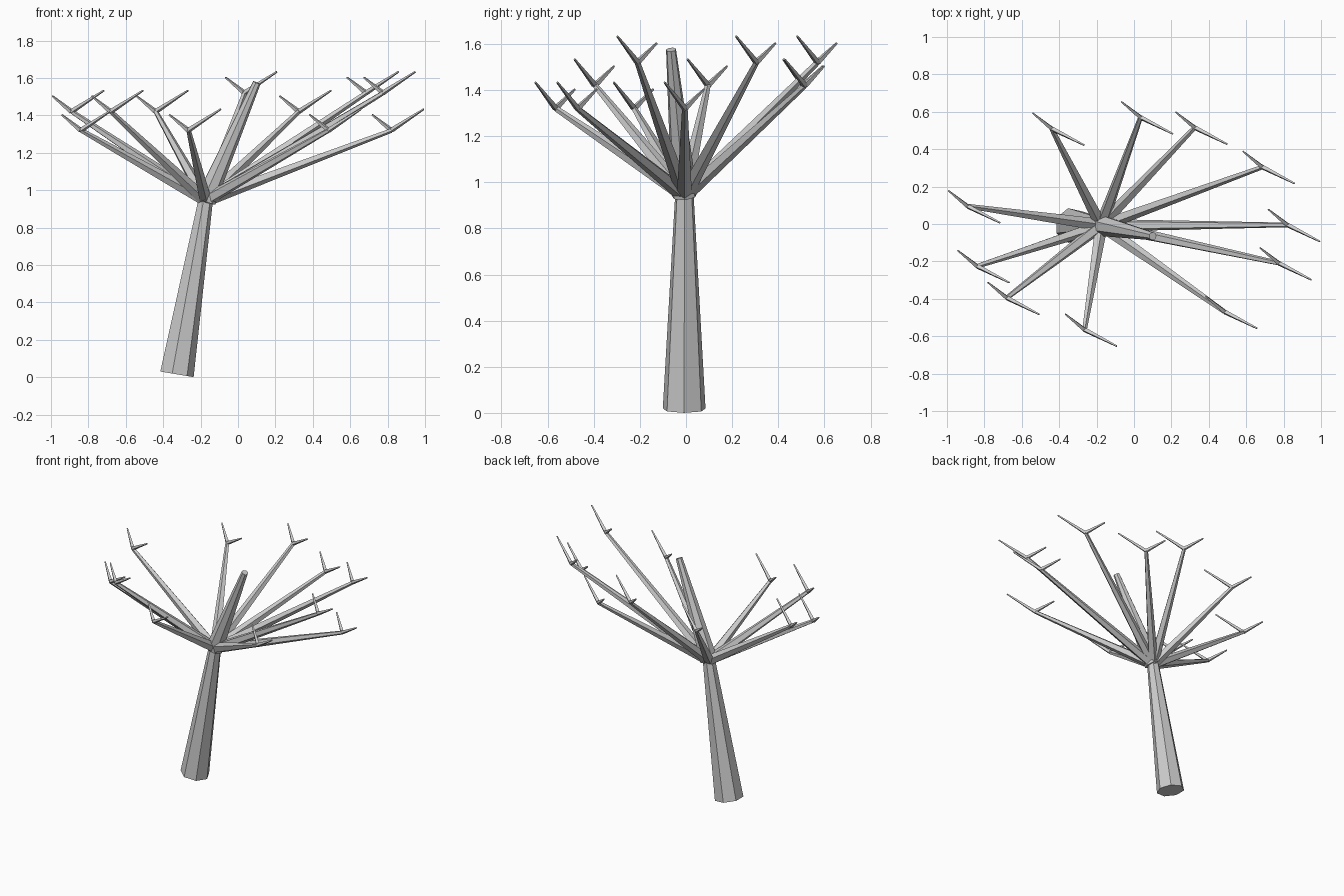
import bpy, bmesh
from math import cos, sin, tau
from mathutils import Vector

if "Cube" in bpy.data.objects:
    bpy.data.objects.remove(bpy.data.objects["Cube"])


def limb(name, segments):
    """One object made of capped tapered prisms: (start, end, r0, r1, sides)."""
    bm = bmesh.new()
    for a, b, r0, r1, n in segments:
        a, b = Vector(a), Vector(b)
        rot = Vector((0, 0, 1)).rotation_difference(b - a)
        rings = []
        for p, r in ((a, r0), (b, r1)):
            rings.append([bm.verts.new(p + rot @ Vector((r * cos(tau * i / n), r * sin(tau * i / n), 0)))
                          for i in range(n)])
        for i in range(n):
            j = (i + 1) % n
            bm.faces.new((rings[0][i], rings[0][j], rings[1][j], rings[1][i]))
        bm.faces.new(rings[0][::-1])
        bm.faces.new(rings[1])
    mesh = bpy.data.meshes.new(name)
    bm.to_mesh(mesh)
    bm.free()
    obj = bpy.data.objects.new(name, mesh)
    bpy.context.collection.objects.link(obj)
    return obj


FORK = Vector((-0.175, -0.007, 0.945))

# Leaning trunk and the central leader above the fork
limb("trunk", [((-0.331, -0.008, 0.016), FORK, 0.095, 0.041, 7)])
limb("leader", [(FORK, (0.10, -0.065, 1.575), 0.058, 0.022, 7)])

# Branch tips around the crown
tips = [
    (-0.44, 0.51, 1.42), (0.035, 0.57, 1.52), (0.325, 0.515, 1.42),
    (0.685, 0.305, 1.52), (0.82, -0.005, 1.32), (0.775, -0.21, 1.52),
    (0.485, -0.47, 1.32), (-0.265, -0.565, 1.32), (-0.68, -0.395, 1.42),
    (-0.84, -0.225, 1.32), (-0.89, 0.095, 1.42),
]
LONG_TWIG = Vector((0.173, -0.088, 0.113))
SHORT_TWIG = Vector((-0.102, 0.083, 0.083))

# Each branch ends in a long and a short twig
for k, tip in enumerate(tips, 1):
    tip = Vector(tip)
    limb(f"branch_{k}", [(FORK, tip, 0.035, 0.013, 5)])
    limb(f"twigs_{k}", [(tip, tip + LONG_TWIG, 0.014, 0.005, 4),
                        (tip, tip + SHORT_TWIG, 0.014, 0.005, 4)])
